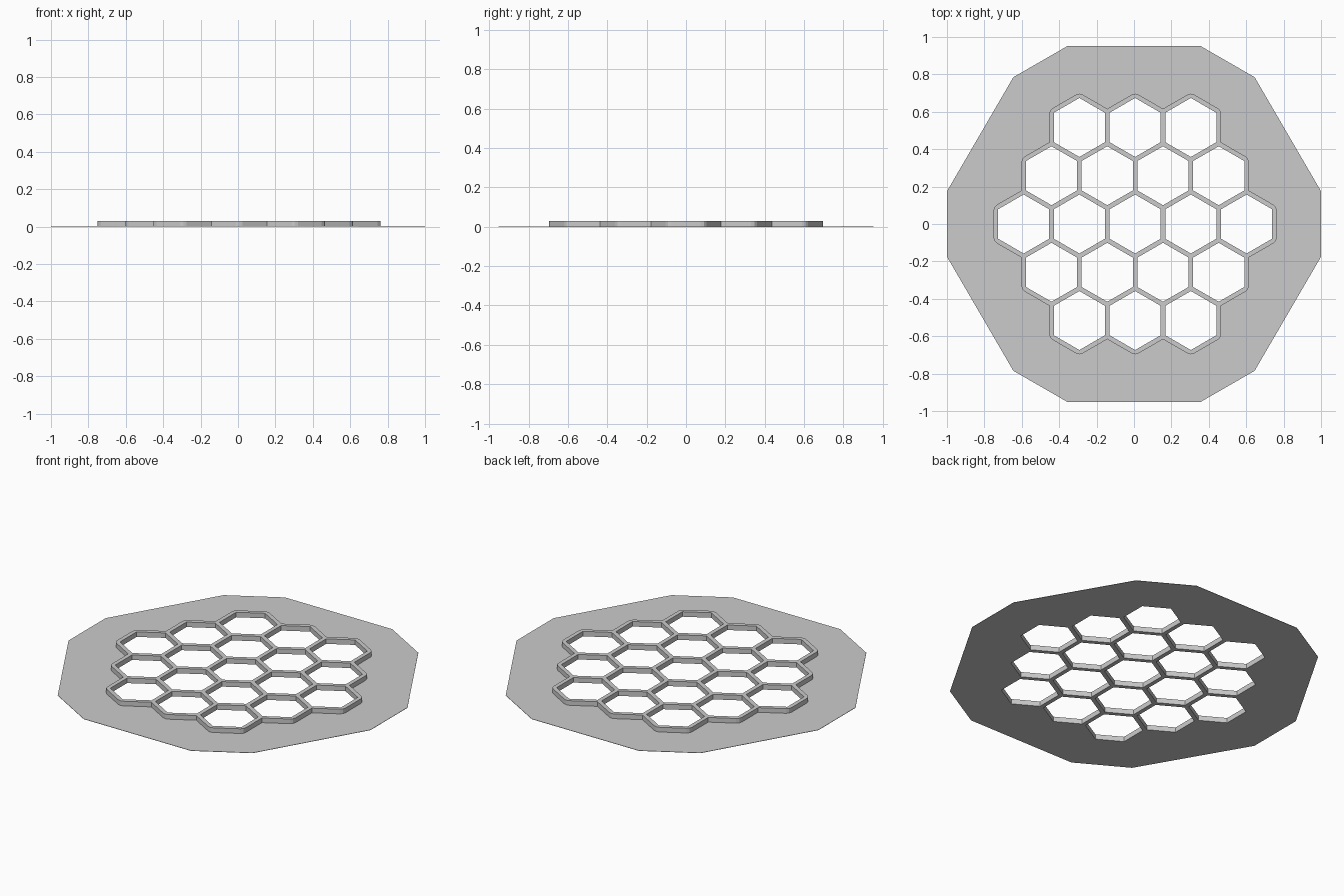
import bpy, bmesh, math
from mathutils import Vector

PITCH = 0.298        # spacing between cell centres
APOTHEM = 0.1365     # open cell, centre to flat
OUTER = 0.161        # cell centre to outside of wall
HEIGHT = 0.03
SHEET = 0.002
ROUND = 0.035        # rounding of outer corners
SHIFT = Vector((0.006, 0.0))

if "Cube" in bpy.data.objects:
    bpy.data.objects.remove(bpy.data.objects["Cube"])

grey = bpy.data.materials.new("plain_grey")
grey.use_nodes = True
colour = (0.6, 0.6, 0.6, 1.0)
grey.diffuse_color = colour
grey.node_tree.nodes["Principled BSDF"].inputs["Base Color"].default_value = colour


def flat_part(name, loops, thickness):
    """Fill nested outlines and extrude them up from the ground."""
    curve = bpy.data.curves.new(name + "_outline", 'CURVE')
    curve.dimensions = '2D'
    curve.fill_mode = 'BOTH'
    curve.extrude = thickness / 2
    for loop in loops:
        spline = curve.splines.new('POLY')
        spline.points.add(len(loop) - 1)
        for point, p in zip(spline.points, loop):
            point.co = (p[0], p[1], 0, 1)
        spline.use_cyclic_u = True
    helper = bpy.data.objects.new(name + "_outline", curve)
    bpy.context.collection.objects.link(helper)
    graph = bpy.context.evaluated_depsgraph_get()
    mesh = bpy.data.meshes.new_from_object(helper.evaluated_get(graph))
    bpy.data.objects.remove(helper)
    bpy.data.curves.remove(curve)

    bm = bmesh.new()
    bm.from_mesh(mesh)
    bmesh.ops.remove_doubles(bm, verts=bm.verts, dist=0.0001)
    bmesh.ops.translate(bm, verts=bm.verts, vec=(0, 0, thickness / 2))
    bmesh.ops.recalc_face_normals(bm, faces=bm.faces)
    for face in bm.faces:
        face.smooth = False
    bm.to_mesh(mesh)
    bm.free()
    mesh.name = name
    mesh.materials.clear()
    mesh.materials.append(grey)
    part = bpy.data.objects.new(name, mesh)
    bpy.context.collection.objects.link(part)
    return part


# Cell centres and corners on an integer lattice
HEX = [(1, -1), (1, 1), (0, 2), (-1, 1), (-1, -1), (0, -2)]
cells = [(2 * q + r, 3 * r) for r in range(-2, 3) for q in range(-2, 3)
         if abs(q + r) <= 2]


def place(node):
    return Vector((node[0] * PITCH / 2, node[1] * PITCH / math.sqrt(12))) + SHIFT


# Cell openings
holes = []
for cell in cells:
    holes.append([place(cell) + Vector((math.cos(a), math.sin(a))) * APOTHEM / math.cos(math.pi / 6)
                  for a in (math.radians(30 + 60 * k) for k in range(6))])

# Border of the cell cluster: edges that no second cell shares
edges = set()
for x, y in cells:
    ring = [(x + dx, y + dy) for dx, dy in HEX]
    edges.update(zip(ring, ring[1:] + ring[:1]))
following = {a: b for a, b in edges if (b, a) not in edges}
start = min(following)
border = [start]
while following[border[-1]] != start:
    border.append(following[border[-1]])
border = [place(n) for n in border]

# Offset the border outwards, rounding its outward corners
outline = []
for i, here in enumerate(border):
    before = (here - border[i - 1]).normalized()
    after = (border[(i + 1) % len(border)] - here).normalized()
    n1, n2 = Vector((before.y, -before.x)), Vector((after.y, -after.x))
    miter = (n1 + n2) / (1 + n1.dot(n2))
    corner = here + miter * (OUTER - PITCH / 2)
    if before.x * after.y - before.y * after.x > 0:
        centre = corner - miter * ROUND
        outline += [centre + n * ROUND for n in (n1, (n1 + n2).normalized(), n2)]
    else:
        outline.append(corner)

flat_part("honeycomb_walls", [outline] + holes, HEIGHT)

# Thin twelve-sided sheet around the honeycomb
quarter = [(1.0, 0.175), (0.645, 0.785), (0.355, 0.952)]
half = quarter + [(-x, y) for x, y in reversed(quarter)]
rim = half + [(-x, -y) for x, y in half]
flat_part("base_sheet", [rim, outline], SHEET)
